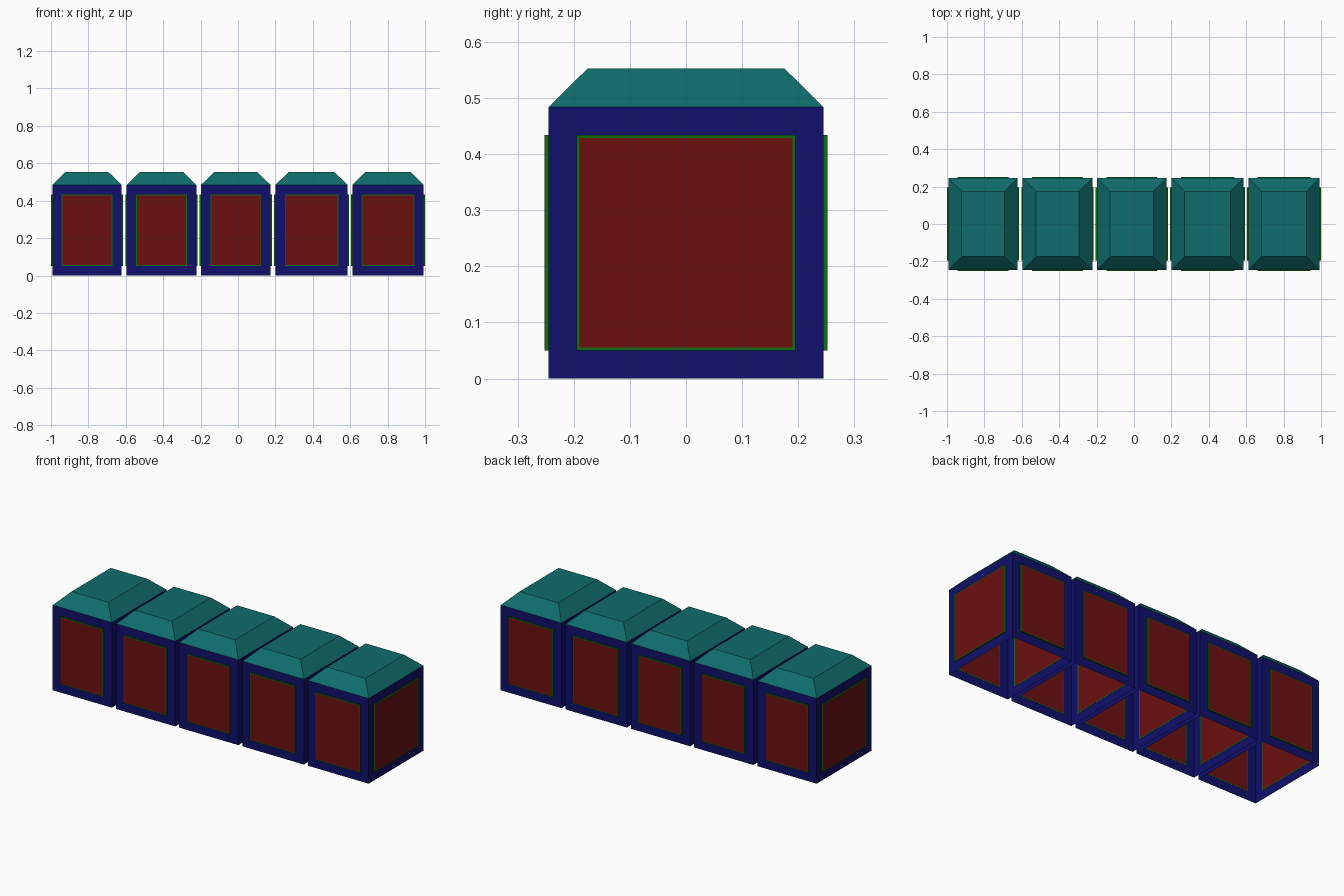
import bpy
import bmesh
from mathutils import Matrix, Vector

if "Cube" in bpy.data.objects:
    bpy.data.objects.remove(bpy.data.objects["Cube"])

HALF_DEPTH = 0.245
WALL_TOP, ROOF_TOP = 0.484, 0.553
ROOF_INSET = 0.07
MARGIN, RIM, PROUD, SUNK = 0.05, 0.005, 0.007, -0.001
SPANS = [(-0.993, -0.622), (-0.595, -0.223), (-0.198, 0.174),
         (0.200, 0.586), (0.611, 0.993)]


def material(name, rgb):
    mat = bpy.data.materials.new(name)
    mat.diffuse_color = (*rgb, 1)
    mat.use_nodes = True
    mat.node_tree.nodes["Principled BSDF"].inputs["Base Color"].default_value = mat.diffuse_color
    return mat


LO, HI = 0.005, 0.15
BLUE = material("blue", (LO, LO, HI))
TEAL = material("teal", (LO, HI, HI))
RED = material("red", (HI, LO, LO))
GREEN = material("green", (LO, HI, LO))


def finish(name, bm, mats):
    mesh = bpy.data.meshes.new(name)
    bm.to_mesh(mesh)
    bm.free()
    for m in mats:
        mesh.materials.append(m)
    bpy.context.collection.objects.link(bpy.data.objects.new(name, mesh))


def block(cx, half_x, z0, z1, inset, skip):
    """Box with an optionally tapered top; skip lists open ends by z direction."""
    bm = bmesh.new()
    bmesh.ops.create_cube(bm, size=2)
    bm.normal_update()
    ends = [f for f in bm.faces if round(f.normal.z) in skip]
    bmesh.ops.delete(bm, geom=ends, context='FACES_ONLY')
    for v in bm.verts:
        up = v.co.z > 0
        cut = inset if up else 0
        v.co = Vector((cx + v.co.x * (half_x - cut),
                       v.co.y * (HALF_DEPTH - cut), z1 if up else z0))
    return bm


def add_panel(bm, origin, across, out, half_w):
    """Thin slab through the wall: red front and back, each with a green rim."""
    up = Vector((0, 0, 1))

    def ring(pad, offset):
        w, z0, z1 = half_w - MARGIN - pad, MARGIN + pad, WALL_TOP - MARGIN - pad
        return [bm.verts.new(origin + across * sx * w + up * z + out * offset)
                for sx, z in ((-1, z0), (1, z0), (1, z1), (-1, z1))]

    loops = [ring(RIM, SUNK), ring(0, SUNK), ring(0, PROUD), ring(RIM, PROUD)]
    for a, b in zip(loops, loops[1:]):
        for i in range(4):
            j = (i + 1) % 4
            bm.faces.new((a[i], a[j], b[j], b[i]))
    bm.faces.new(loops[-1]).material_index = 1
    bm.faces.new(loops[0][::-1]).material_index = 1


for n, (x0, x1) in enumerate(SPANS, 1):
    cx, hx = (x0 + x1) / 2, (x1 - x0) / 2

    # Open-bottomed body and sloped roof
    finish(f"body_{n}", block(cx, hx, 0, WALL_TOP, 0, (-1, 1)), [BLUE])
    finish(f"roof_{n}", block(cx, hx, WALL_TOP, ROOF_TOP, ROOF_INSET, (-1,)), [TEAL])

    # Framed panel on each of the four walls
    bm = bmesh.new()
    for k in range(4):
        rot = Matrix.Rotation(k * 1.5707963268, 3, 'Z')
        across, out = rot @ Vector((1, 0, 0)), rot @ Vector((0, -1, 0))
        reach, half_w = (HALF_DEPTH, hx) if k % 2 == 0 else (hx, HALF_DEPTH)
        add_panel(bm, Vector((cx, 0, 0)) + out * reach, across, out, half_w)
    finish(f"panels_{n}", bm, [GREEN, RED])
